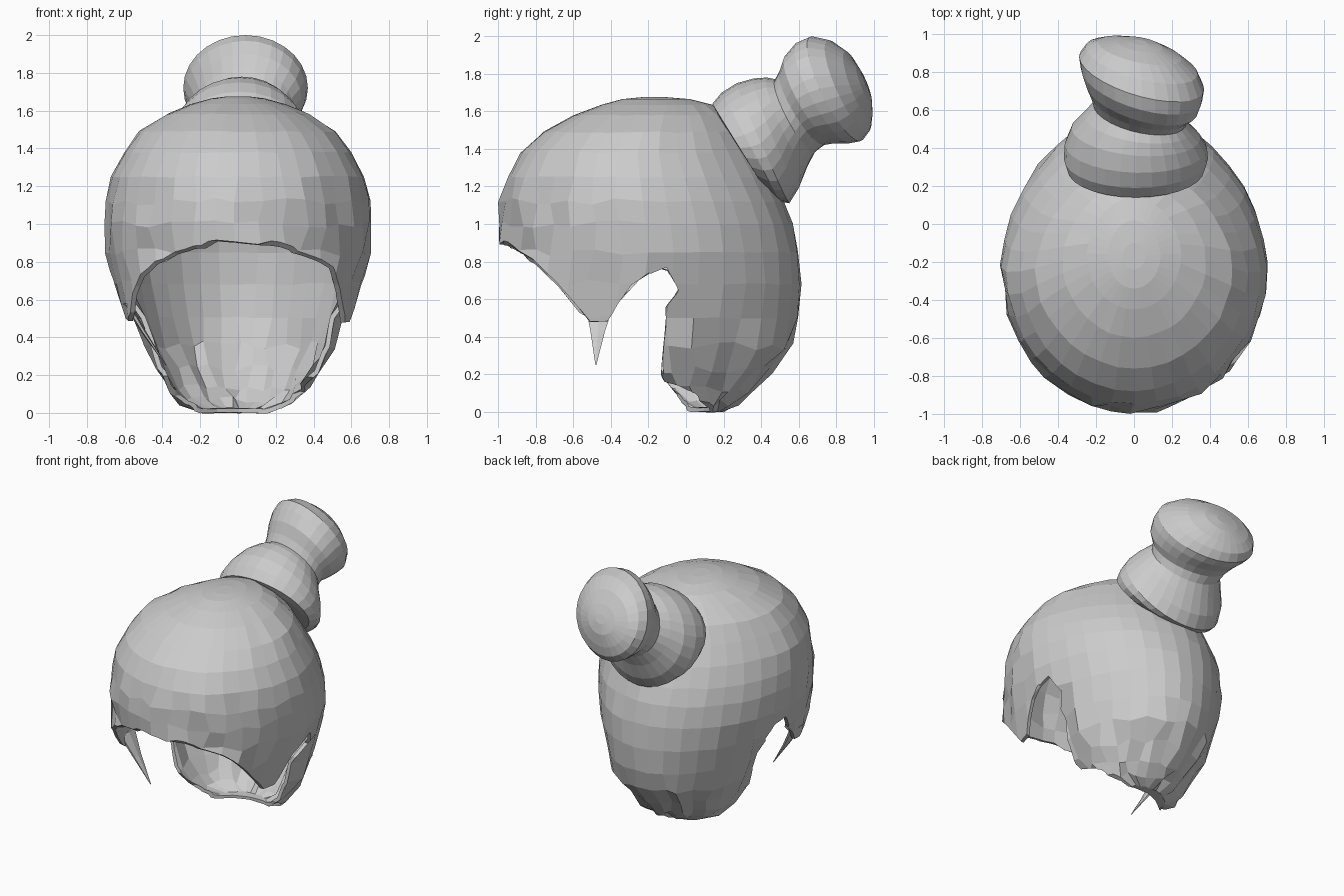
import bpy, bmesh, math, random
from mathutils import Vector

random.seed(4)
if "Cube" in bpy.data.objects:
    bpy.data.objects.remove(bpy.data.objects["Cube"], do_unlink=True)

grey = bpy.data.materials.new("plain grey")
grey.use_nodes = True
grey.diffuse_color = (0.6, 0.6, 0.6, 1)
grey.node_tree.nodes["Principled BSDF"].inputs["Base Color"].default_value = (0.6, 0.6, 0.6, 1)


def loft(name, rings):
    """Skin equal-length point rings and close both ends."""
    bm = bmesh.new()
    rows = [[bm.verts.new(p) for p in ring] for ring in rings]
    n = len(rows[0])
    for a, b in zip(rows, rows[1:]):
        for i in range(n):
            j = (i + 1) % n
            bm.faces.new((a[i], a[j], b[j], b[i]))
    bm.faces.new(rows[0])
    bm.faces.new(rows[-1])
    bmesh.ops.recalc_face_normals(bm, faces=bm.faces)
    mesh = bpy.data.meshes.new(name)
    bm.to_mesh(mesh)
    bm.free()
    mesh.materials.append(grey)
    obj = bpy.data.objects.new(name, mesh)
    bpy.context.collection.objects.link(obj)
    return obj


def ellipse(centre, u, v, n, taper=0):
    """Ring of points; taper narrows the half towards +v."""
    ring = []
    for i in range(n):
        c, s = math.cos(math.tau * i / n), math.sin(math.tau * i / n)
        ring.append(centre + u * c * (1 - taper * max(s, 0)) + v * s)
    return ring


def ruffle(p):
    """Roughen the ends of the hair and curl the side edges inwards."""
    if p.z > 1.6:
        return p
    if p.z < .6 and -.3 < p.y < 0:
        p.x *= .87
    ragged = (p.z < 1.2 and p.y < -.3) or .02 < p.z < .4
    amount = .022 if ragged else .005
    return p + Vector([random.uniform(-amount, amount) for _ in range(3)])


# Hair cap: height, front y, back y, half width
levels = [(0, -.1, .2, .2), (.05, -.4, .27, .35), (.12, -.6, .35, .41), (.22, -.85, .46, .48),
          (.35, -1.02, .56, .56), (.5, -1.1, .6, .61), (.68, -1.06, .615, .66),
          (.85, -1, .6, .7), (1, -.99, .565, .71), (1.12, -.985, .52, .7),
          (1.25, -.95, .45, .67), (1.38, -.88, .37, .6), (1.49, -.76, .3, .52),
          (1.58, -.6, .22, .38), (1.635, -.45, .14, .25), (1.665, -.34, .02, .14),
          (1.675, -.24, -.1, .06)]
rings = []
for z, front, back, width in levels:
    ring = ellipse(Vector((0, (front + back) / 2, z)), Vector((width, 0, 0)),
                   Vector((0, (back - front) / 2, 0)), 36, .1)
    rings.append([ruffle(p) for p in ring])
cap = loft("hair_cap", rings)

# Ragged face opening, cut across the width and scooped into the nape
hairline = [(-1.3, .92), (-.97, .9), (-.88, .84), (-.8, .79), (-.68, .67), (-.56, .53),
            (-.5, .49), (-.42, .5), (-.36, .57), (-.28, .68), (-.2, .76), (-.1, .75),
            (-.05, .66), (-.1, .54), (-.11, .38), (-.13, .18), (-.06, .1), (-.05, -.2),
            (-1.3, -.2)]
slices = []
for k in range(17):
    x = -.88 + .11 * k
    scoop = .2 * max(0, 1 - ((x - .08) / .36) ** 2)
    slices.append([Vector((x, y + (scoop if z < .15 and y > -1 else 0)
                           + random.uniform(-.012, .012), z + random.uniform(-.025, .025)))
                   for y, z in hairline])
cutter = loft("opening_cutter", slices)
cutter.hide_render = True

shell = cap.modifiers.new("thickness", 'SOLIDIFY')
shell.thickness = .025
shell.offset = -1
cut = cap.modifiers.new("opening", 'BOOLEAN')
cut.operation = 'DIFFERENCE'
cut.solver = 'EXACT'
cut.object = cutter
bpy.context.view_layer.update()
finished = bpy.data.meshes.new_from_object(
    cap.evaluated_get(bpy.context.evaluated_depsgraph_get()))
cap.modifiers.clear()
cap.data = finished
bpy.data.objects.remove(cutter, do_unlink=True)

# Gathered tail and flared bun: top y, z, bottom y, z, half width, x shift, yaw
sections = [(.17, 1.58, .4, 1.22, .32, 0, 0), (.14, 1.64, .43, 1.17, .36, .01, 0),
            (.19, 1.7, .5, 1.12, .38, .01, 0), (.27, 1.75, .55, 1.11, .375, .01, -.03),
            (.36, 1.775, .6, 1.19, .34, .01, -.08), (.43, 1.78, .64, 1.3, .285, .02, -.14),
            (.48, 1.77, .68, 1.38, .245, .03, -.2), (.51, 1.82, .73, 1.42, .26, .03, -.24),
            (.54, 1.9, .79, 1.43, .295, .04, -.26), (.6, 1.97, .87, 1.43, .32, .04, -.26),
            (.67, 2, .925, 1.44, .33, .04, -.26), (.76, 1.98, .965, 1.49, .295, .04, -.24),
            (.85, 1.92, .98, 1.56, .22, .03, -.2), (.91, 1.84, .985, 1.65, .12, .03, -.16),
            (.945, 1.78, .97, 1.72, .04, .03, -.1)]
rings = []
for ty, tz, by, bz, width, shift, yaw in sections:
    top, bottom = Vector((shift, ty, tz)), Vector((shift, by, bz))
    rings.append(ellipse((top + bottom) / 2, Vector((width, width * yaw, 0)),
                         (top - bottom) / 2, 28))
loft("tail_and_bun", rings)

# Loose pointed lock on the right side
base = ellipse(Vector((-.59, -.46, .58)), Vector((.02, 0, 0)), Vector((0, .09, 0)), 6)
middle = ellipse(Vector((-.5, -.47, .43)), Vector((.014, 0, 0)), Vector((0, .045, 0)), 6)
tip = ellipse(Vector((-.38, -.48, .25)), Vector((.003, 0, 0)), Vector((0, .003, 0)), 6)
loft("side_lock", [base, middle, tip])
